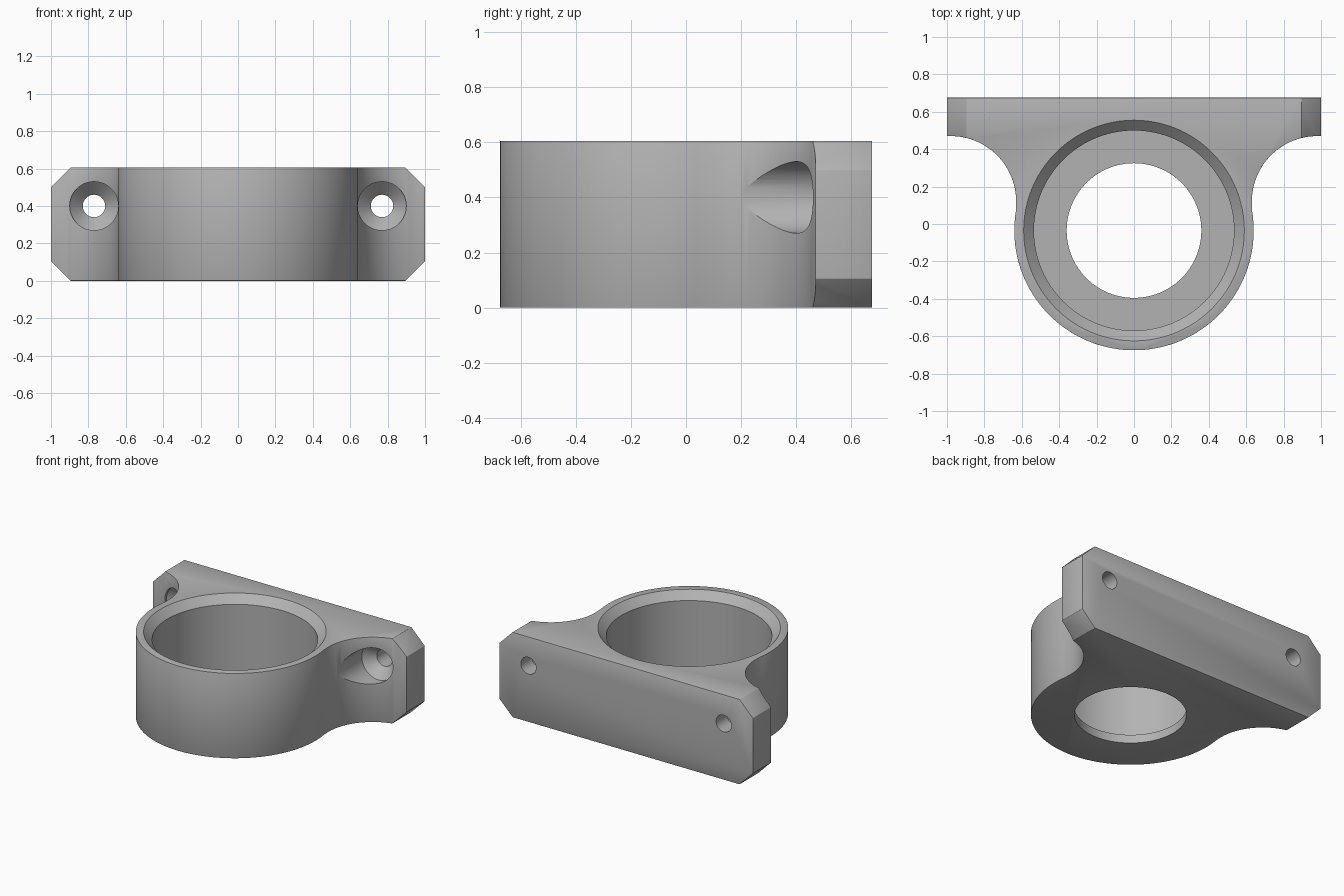
import bpy, bmesh, math
from mathutils import Vector, Matrix

if "Cube" in bpy.data.objects:
    bpy.data.objects.remove(bpy.data.objects["Cube"])

H = 0.605            # overall height
CY = -0.035          # ring centre in y
R = 0.64             # ring outer radius
FX, FY, FR = 0.98, 0.12, 0.35   # concave fillet circle
BACK = 0.675

grey = bpy.data.materials.new("grey plastic")
grey.diffuse_color = (0.45, 0.45, 0.45, 1)
grey.use_nodes = True
grey.node_tree.nodes["Principled BSDF"].inputs["Base Color"].default_value = grey.diffuse_color


def to_object(name, bm):
    bmesh.ops.recalc_face_normals(bm, faces=bm.faces)
    me = bpy.data.meshes.new(name)
    bm.to_mesh(me)
    bm.free()
    me.materials.append(grey)
    ob = bpy.data.objects.new(name, me)
    bpy.context.collection.objects.link(ob)
    return ob


def lathe(name, profile, matrix, steps):
    """Solid of revolution from (radius, height) points."""
    bm = bmesh.new()
    rings = [[bm.verts.new((r * math.cos(a), r * math.sin(a), h))
              for a in (2 * math.pi * i / steps for i in range(steps))]
             for r, h in profile]
    for lo, hi in zip(rings, rings[1:]):
        for i in range(steps):
            j = (i + 1) % steps
            bm.faces.new((lo[i], lo[j], hi[j], hi[i]))
    bm.faces.new(rings[0])
    bm.faces.new(rings[-1])
    bm.transform(matrix)
    return to_object(name, bm)


def arc(cx, cy, r, a0, a1, n):
    return [(cx + r * math.cos(a0 + (a1 - a0) * i / n),
             cy + r * math.sin(a0 + (a1 - a0) * i / n)) for i in range(n + 1)]


# Outline: right half from the ring front, along the fillet, to the plate
tangent = math.atan2(FY - CY, FX)
half = arc(0, CY, R, -math.pi / 2, tangent, 40)
half += arc(FX, FY, FR, math.pi + tangent, math.pi / 2, 28)[1:]
half += [(1, FY + FR), (1, BACK)]
outline = half + [(-x, y) for x, y in reversed(half[1:])]

bm = bmesh.new()
base = bm.faces.new([bm.verts.new((x, y, 0)) for x, y in outline])
ext = bmesh.ops.extrude_face_region(bm, geom=[base])
bmesh.ops.translate(bm, vec=(0, 0, H),
                    verts=[v for v in ext["geom"] if isinstance(v, bmesh.types.BMVert)])

# Clipped plate corners
for sx in (-1, 1):
    for z, sz in ((0.5, 1), (H - 0.5, -1)):
        cut = bmesh.ops.bisect_plane(
            bm, geom=bm.verts[:] + bm.edges[:] + bm.faces[:], dist=1e-5,
            plane_co=(sx, 0, z), plane_no=Vector((sx, 0, sz)).normalized(),
            clear_outer=True)
        edges = [e for e in cut["geom_cut"] if isinstance(e, bmesh.types.BMEdge)]
        bmesh.ops.edgeloop_fill(bm, edges=edges)
bracket = to_object("bracket", bm)

# Small edge break on the outer shape
bevel = bracket.modifiers.new("edge_break", "BEVEL")
bevel.width = 0.006
bevel.segments = 2
bevel.limit_method = "ANGLE"
bevel.angle_limit = math.radians(30)

# Stepped bore with chamfered mouth
cutters = [lathe("bore_cutter",
                 [(0.36, -0.1), (0.36, 0.06), (0.535, 0.06), (0.535, 0.55), (0.615, 0.63)],
                 Matrix.Translation((0, CY, 0)), 96)]

# Countersunk screw holes running front to back
for name, sx in (("left", -1), ("right", 1)):
    m = Matrix.Translation((sx * 0.77, 0, 0.4)) @ Matrix.Rotation(-math.pi / 2, 4, "X")
    cutters.append(lathe(name + "_screw_cutter",
                         [(0.13, 0.08), (0.13, 0.48), (0.06, 0.55), (0.06, 0.8)], m, 48))

for c in cutters:
    c.hide_render = True
    mod = bracket.modifiers.new(c.name, "BOOLEAN")
    mod.operation = "DIFFERENCE"
    mod.solver = "EXACT"
    mod.object = c

# Bake the modifiers and remove the cutters
bpy.context.view_layer.update()
dg = bpy.context.evaluated_depsgraph_get()
final = bpy.data.meshes.new_from_object(bracket.evaluated_get(dg))
bracket.modifiers.clear()
bracket.data = final
for c in cutters:
    bpy.data.objects.remove(c)

bpy.ops.object.select_all(action="DESELECT")
bracket.select_set(True)
bpy.context.view_layer.objects.active = bracket
bpy.ops.object.shade_smooth_by_angle(angle=math.radians(25))
